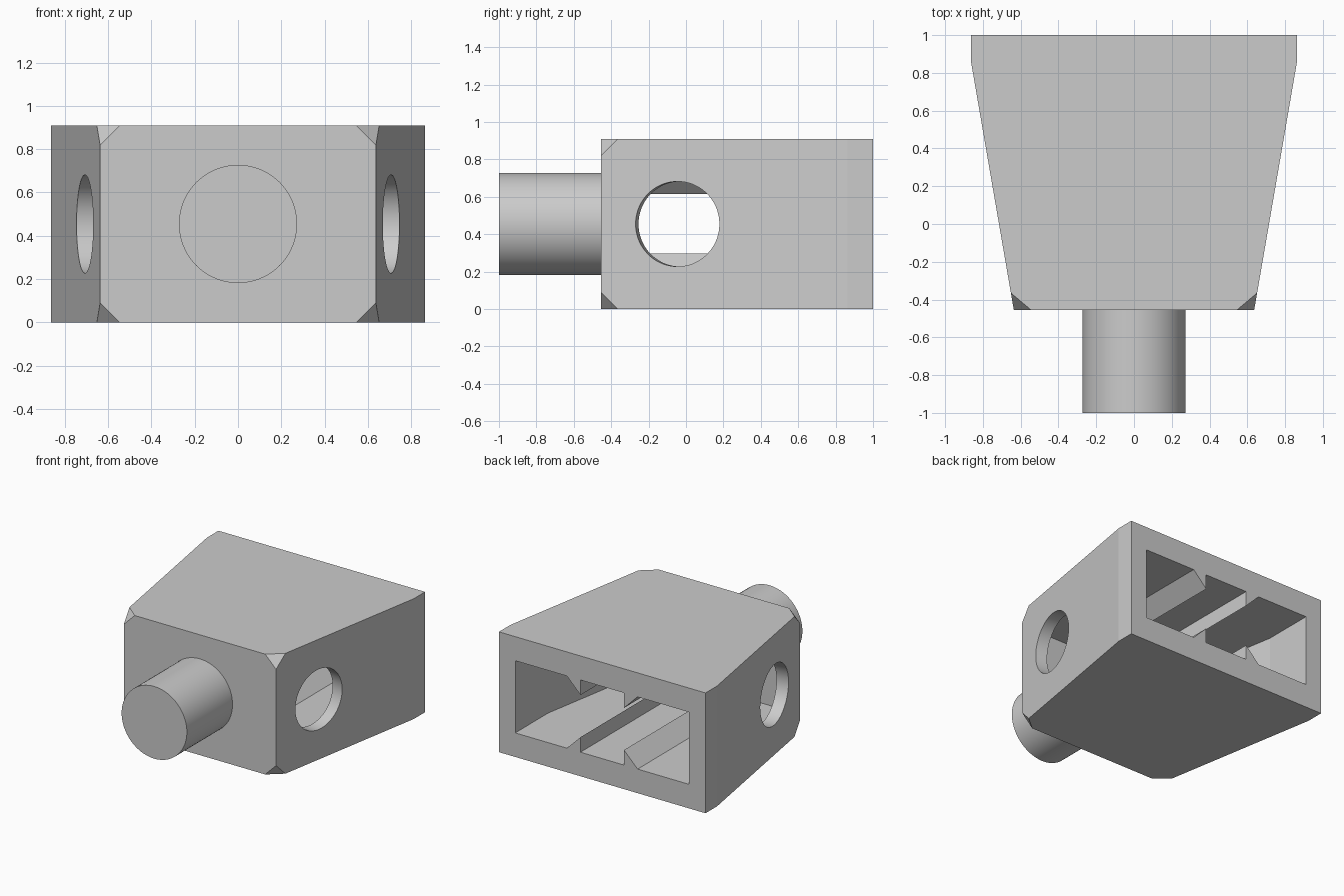
import bpy, bmesh, math
from mathutils import Matrix, Vector

cube = bpy.data.objects.get("Cube")
if cube:
    bpy.data.objects.remove(cube, do_unlink=True)

U = 1 / 11            # design module
H = 10 * U            # body height
MID = H / 2
FRONT = -5 * U        # front face of the body
TAPER = 2.5 / 14.5    # sideways run of the tapered wall per unit of depth

grey = bpy.data.materials.new("light grey")
grey.use_nodes = True
colour = (0.6, 0.6, 0.6, 1)
grey.diffuse_color = colour
grey.node_tree.nodes["Principled BSDF"].inputs["Base Color"].default_value = colour


def finish(name, bm):
    bmesh.ops.recalc_face_normals(bm, faces=bm.faces)
    mesh = bpy.data.meshes.new(name)
    bm.to_mesh(mesh)
    bm.free()
    mesh.materials.append(grey)
    ob = bpy.data.objects.new(name, mesh)
    bpy.context.collection.objects.link(ob)
    return ob


def loft(rings):
    """Join rings of equal point count and cap both ends."""
    bm = bmesh.new()
    loops = [[bm.verts.new(p) for p in ring] for ring in rings]
    n = len(loops[0])
    for a, b in zip(loops, loops[1:]):
        for i in range(n):
            j = (i + 1) % n
            bm.faces.new((a[i], a[j], b[j], b[i]))
    bm.faces.new(loops[0])
    bm.faces.new(loops[-1])
    return bm


def cylinder(name, radius, length, centre, axis):
    bm = bmesh.new()
    turn = Vector(axis).to_track_quat('Z', 'Y').to_matrix().to_4x4()
    bmesh.ops.create_cone(bm, cap_ends=True, segments=72, radius1=radius,
                          radius2=radius, depth=length,
                          matrix=Matrix.Translation(centre) @ turn)
    return finish(name, bm)


def activate(ob):
    bpy.ops.object.select_all(action='DESELECT')
    ob.select_set(True)
    bpy.context.view_layer.objects.active = ob


def cut(ob, cutter):
    cutter.hide_render = True
    mod = ob.modifiers.new("cut", 'BOOLEAN')
    mod.operation = 'DIFFERENCE'
    mod.solver = 'EXACT'
    mod.object = cutter
    activate(ob)
    bpy.ops.object.modifier_apply(modifier=mod.name)
    bpy.data.objects.remove(cutter, do_unlink=True)


# Tapered body with its four front corners clipped
half = [(7 * U, FRONT), (9.5 * U, 9.5 * U), (9.5 * U, 1)]
plan = half + [(-x, y) for x, y in reversed(half)]
bm = loft([[(x, y, z) for x, y in plan] for z in (0, H)])
corners = [v for v in bm.verts if v.co.y < FRONT + 0.01]
bmesh.ops.bevel(bm, geom=corners, offset=U, offset_type='OFFSET',
                segments=1, affect='VERTICES')
body = finish("body", bm)


# Rear pocket, its section notched by four wedge ribs
def section(w, y):
    top, tip = 8 * U, 6.75 * U
    side = [(w, top), (3.25 * U, top), (2 * U, tip), (2 * U, top)]
    upper = side + [(-x, z) for x, z in reversed(side)]
    lower = [(x, H - z) for x, z in reversed(upper)]
    return [(x, y, z) for x, z in upper + lower]


wide = 8 * U
wall = U * math.sqrt(1 + TAPER ** 2)
bend = FRONT + (wide + wall - 7 * U) / TAPER
inner_front = FRONT + U
narrow = wide - (bend - inner_front) * TAPER
pocket = finish("pocket_cutter", loft([
    section(wide, 1.1), section(wide, bend), section(narrow, inner_front)]))
cut(body, pocket)

# Round side holes, square to the tapered walls
hole_y = FRONT + 4.5 * U
hole_x = 7 * U + (hole_y - FRONT) * TAPER
for s in (-1, 1):
    cut(body, cylinder("hole_cutter", 2.5 * U, 0.36,
                       (s * hole_x, hole_y, MID), (s, -TAPER, 0)))

# Front peg
peg = cylinder("front_peg", 3 * U, 6 * U, (0, FRONT - 3 * U, MID), (0, -1, 0))

for ob in (body, peg):
    activate(ob)
    bpy.ops.object.shade_smooth_by_angle(angle=math.radians(7))
